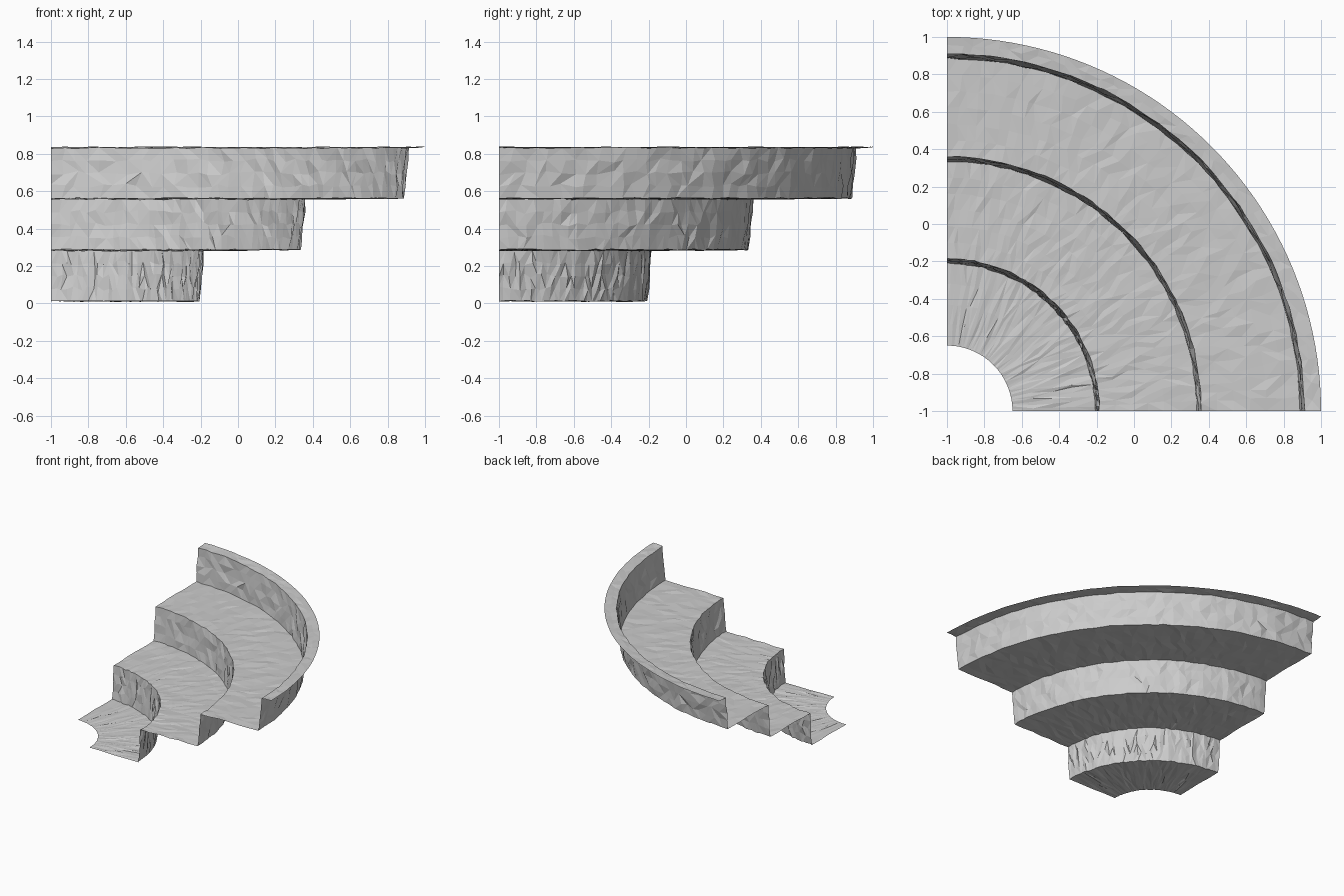
import bpy, bmesh, math, random

if "Cube" in bpy.data.objects:
    bpy.data.objects.remove(bpy.data.objects["Cube"])

random.seed(7)
SEGMENTS = 44
CENTRE = (-1.0, -1.0)

# Cross-section corners (radius, height): floor, three risers, two treads, rim
corners = [(0.35, 0.013), (0.79, 0.013), (0.815, 0.283), (1.335, 0.288),
           (1.36, 0.558), (1.885, 0.563), (1.91, 0.832), (2.0, 0.837)]
pieces = [4, 4, 6, 4, 6, 4, 2]

# Subdivide the cross-section, noting which rows lie on a riser
profile = []
for i, n in enumerate(pieces):
    (r0, z0), (r1, z1) = corners[i], corners[i + 1]
    for k in range(n):
        t = k / n
        profile.append((r0 + (r1 - r0) * t, z0 + (z1 - z0) * t, i % 2 == 1 and k > 0))
profile.append((*corners[-1], False))


def rough_point(row, seg):
    """Sweep a profile point round the corner with a little hewn roughness."""
    r, z, riser = profile[row]
    a = seg / SEGMENTS
    if 0 < row < len(profile) - 1:
        r += random.uniform(-1, 1) * (0.008 if riser else 0.004)
        z += random.uniform(-1, 1) * (0.012 if riser else 0.004)
        if 0 < seg < SEGMENTS:
            a += random.uniform(-0.3, 0.3) / SEGMENTS
    else:
        z += random.uniform(-0.002, 0.002)
    a *= math.pi / 2
    return (CENTRE[0] + r * math.cos(a), CENTRE[1] + r * math.sin(a), z)


# Open quarter-round stepped sheet
bm = bmesh.new()
grid = [[bm.verts.new(rough_point(i, j)) for j in range(SEGMENTS + 1)]
        for i in range(len(profile))]
for i in range(len(profile) - 1):
    for j in range(SEGMENTS):
        quad = (grid[i][j], grid[i + 1][j], grid[i + 1][j + 1], grid[i][j + 1])
        # Alternate the diagonals at random for irregular facets
        k = random.randint(0, 1)
        q = quad[k:] + quad[:k]
        bm.faces.new((q[0], q[1], q[2]))
        bm.faces.new((q[0], q[2], q[3]))

mesh = bpy.data.meshes.new("stepped_terrace")
bm.to_mesh(mesh)
bm.free()
terrace = bpy.data.objects.new("stepped_terrace", mesh)
bpy.context.collection.objects.link(terrace)
